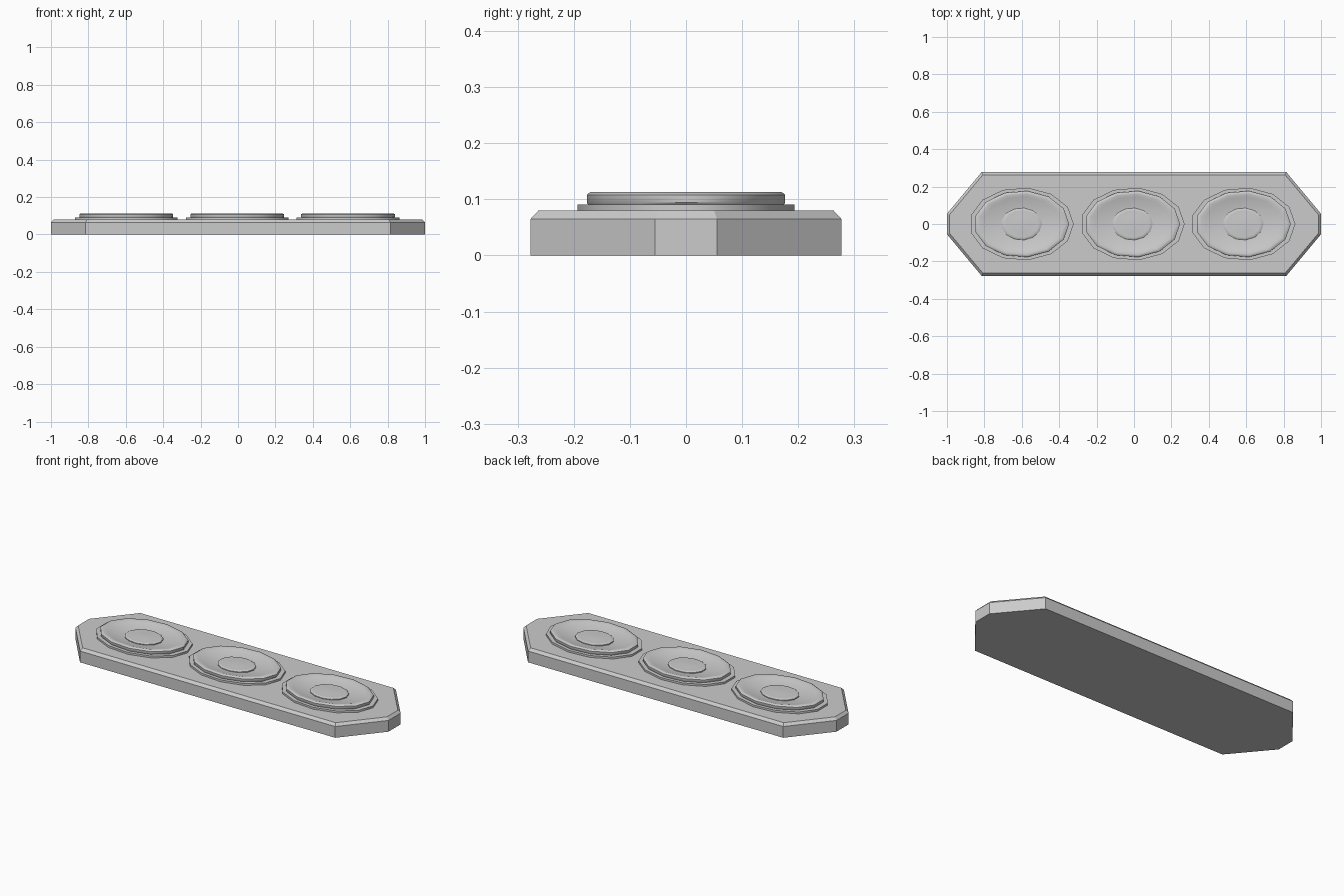
import bpy, bmesh
from math import cos, sin, pi, radians

if "Cube" in bpy.data.objects:
    bpy.data.objects.remove(bpy.data.objects["Cube"])

SIDES = 13


def finish(name, bm, smooth):
    bmesh.ops.recalc_face_normals(bm, faces=bm.faces)
    me = bpy.data.meshes.new(name)
    bm.to_mesh(me)
    bm.free()
    ob = bpy.data.objects.new(name, me)
    bpy.context.collection.objects.link(ob)
    if smooth:
        bpy.ops.object.select_all(action='DESELECT')
        ob.select_set(True)
        bpy.context.view_layer.objects.active = ob
        bpy.ops.object.shade_smooth_by_angle(angle=radians(40))
    return ob


def stack(name, loops, smooth=False):
    """Closed solid skinned through a stack of equal-length loops."""
    bm = bmesh.new()
    rings = [[bm.verts.new(p) for p in loop] for loop in loops]
    n = len(rings[0])
    for a, b in zip(rings, rings[1:]):
        for i in range(n):
            j = (i + 1) % n
            bm.faces.new((a[i], a[j], b[j], b[i]))
    bm.faces.new(rings[0][::-1])
    bm.faces.new(rings[-1])
    return finish(name, bm, smooth)


def lathe(name, profile, x, stretch):
    """Oval turned part; profile is (y radius, z) from bottom to top."""
    return stack(name, [[(x + stretch * r * cos(2 * pi * i / SIDES),
                          r * sin(2 * pi * i / SIDES), z) for i in range(SIDES)]
                        for r, z in profile], True)


def octagon(xo, xc, yo, yc, z):
    q = [(xo, yc), (xc, yo)]
    half = q + [(-x, y) for x, y in reversed(q)]
    return [(x, y, z) for x, y in half + [(-x, -y) for x, y in half]]


# Plate with chamfered top edge
stack("base_plate", [octagon(1.0, 0.815, 0.277, 0.055, 0),
                     octagon(1.0, 0.815, 0.277, 0.055, 0.065),
                     octagon(0.986, 0.808, 0.263, 0.05, 0.08)])

# Three oval speaker cones
for k, x in enumerate((-0.601, -0.008, 0.584), 1):
    # Mounting flange
    lathe(f"flange_{k}", [(0.195, 0.07), (0.195, 0.091), (0.177, 0.091)], x, 1.43)
    # Rounded surround and sunken cone
    lathe(f"cone_{k}", [(0.174, 0.088), (0.178, 0.094), (0.178, 0.108),
                        (0.172, 0.113), (0.162, 0.113), (0.146, 0.108),
                        (0.08, 0.0925)], x, 1.43)
    # Central dust cap
    lathe(f"dust_cap_{k}", [(0.086, 0.090), (0.086, 0.098), (0.08, 0.102),
                            (0.072, 0.102), (0.04, 0.104), (0.012, 0.105)], x, 1.26)
